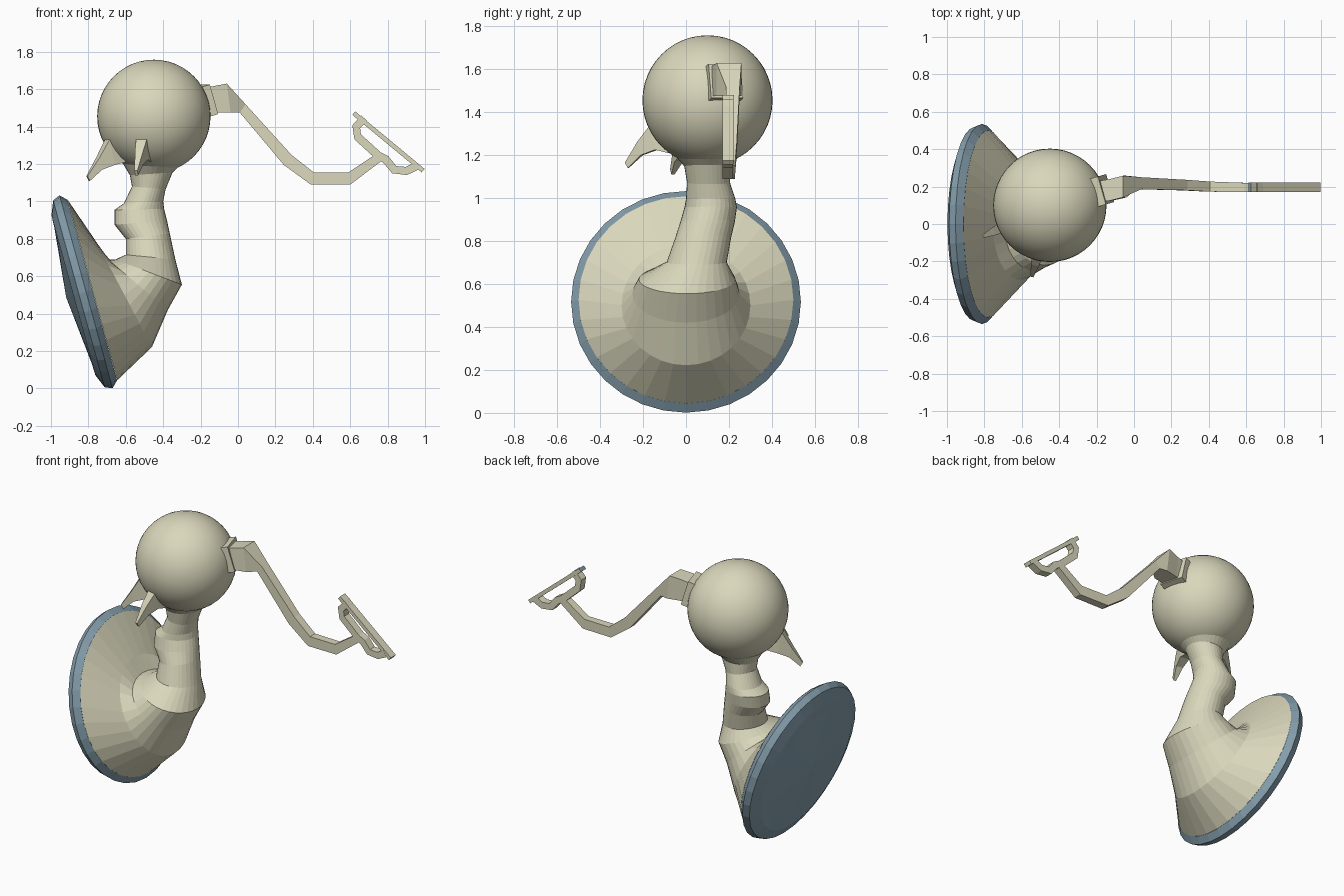
import bpy, bmesh, math
from mathutils import Vector

if "Cube" in bpy.data.objects:
    bpy.data.objects.remove(bpy.data.objects["Cube"])


def material(name, rgb):
    m = bpy.data.materials.new(name)
    m.diffuse_color = (*rgb, 1)
    m.use_nodes = True
    m.node_tree.nodes["Principled BSDF"].inputs["Base Color"].default_value = m.diffuse_color
    return m


CREAM = material("cream", (0.70, 0.68, 0.50))
BLUE = material("slate_blue", (0.23, 0.34, 0.41))


def finish(name, bm, *mats):
    bmesh.ops.recalc_face_normals(bm, faces=bm.faces[:])
    me = bpy.data.meshes.new(name)
    bm.to_mesh(me)
    bm.free()
    for m in mats:
        me.materials.append(m)
    ob = bpy.data.objects.new(name, me)
    bpy.context.collection.objects.link(ob)
    return ob


def loft(name, rings, mat):
    """Skin a list of vertex rings and close both ends."""
    bm = bmesh.new()
    loops = [[bm.verts.new(p) for p in r] for r in rings]
    n = len(loops[0])
    for a, b in zip(loops, loops[1:]):
        for i in range(n):
            j = (i + 1) % n
            bm.faces.new((a[i], a[j], b[j], b[i]))
    bm.faces.new(loops[0])
    bm.faces.new(loops[-1])
    return finish(name, bm, mat)


def oval(l, r, cy, ry, n=32):
    """Oval ring whose diameter runs from l to r in the xz plane."""
    c = ((l[0] + r[0]) / 2, (l[1] + r[1]) / 2)
    h = ((r[0] - l[0]) / 2, (r[1] - l[1]) / 2)
    return [(c[0] + h[0] * math.cos(t), cy + ry * math.sin(t), c[1] + h[1] * math.cos(t))
            for t in (2 * math.pi * i / n for i in range(n))]


def box_ring(a, b, cy, hy):
    return [(a[0], cy - hy, a[1]), (a[0], cy + hy, a[1]),
            (b[0], cy + hy, b[1]), (b[0], cy - hy, b[1])]


def strip(path, half, cy, hy):
    """Box rings along an xz path with constant thickness."""
    out = []
    for i, p in enumerate(path):
        p = Vector(p)
        t = Vector(path[min(i + 1, len(path) - 1)]) - Vector(path[max(i - 1, 0)])
        nrm = Vector((-t.y, t.x)).normalized() * half
        out.append(box_ring(p - nrm, p + nrm, cy, hy))
    return out


# Tilted base pad: revolved rim and shallow domed back
C, U, N = Vector((-0.8125, 0.517)), Vector((-0.265, 0.964)), Vector((-0.964, -0.265))


def pad_ring(r, h):
    return oval(C + N * h + U * r, C + N * h - U * r, 0, r)


loft("base_pad", [pad_ring(r, h) for r, h in (
    (0.50, -0.035), (0.535, 0), (0.518, 0.04), (0.443, 0.07), (0.38, 0.072), (0.004, 0.11))], BLUE)

# Flared bell bending up into the neck: left point, right point, y centre, y radius
body = [pad_ring(0.50, -0.036)] + [oval(*s) for s in (
    ((-0.755, 0.78), (-0.46, 0.222), 0, 0.30),
    ((-0.695, 0.69), (-0.375, 0.42), 0, 0.25),
    ((-0.655, 0.69), (-0.30, 0.555), 0.005, 0.225),
    ((-0.60, 0.715), (-0.335, 0.69), 0.05, 0.14),
    ((-0.60, 0.80), (-0.365, 0.83), 0.08, 0.13),
    ((-0.66, 0.875), (-0.38, 0.90), 0.10, 0.127),
    ((-0.66, 0.955), (-0.395, 0.96), 0.115, 0.122),
    ((-0.61, 0.99), (-0.40, 1.00), 0.115, 0.115),
    ((-0.567, 1.08), (-0.387, 1.065), 0.105, 0.10),
    ((-0.578, 1.14), (-0.35, 1.155), 0.10, 0.108),
    ((-0.62, 1.21), (-0.29, 1.21), 0.10, 0.16))]
loft("bell_and_neck", body, CREAM)

# Round head
HEAD = Vector((-0.45, 0.10, 1.455))
bpy.ops.mesh.primitive_uv_sphere_add(segments=48, ring_count=24, radius=0.303, location=HEAD)
head = bpy.context.object
head.name = "round_head"
head.data.materials.append(CREAM)
bpy.ops.object.shade_smooth_by_angle(angle=math.radians(30))

# Two small fins under the head: upper point, lower point (radius, z), half width
for name, ang, dz in (("side_fin", 205, 0.0), ("front_fin", 256, 0.03)):
    d = Vector((math.cos(math.radians(ang)), math.sin(math.radians(ang)), 0))
    s = Vector((-d.y, d.x, 0))
    rings = []
    for (ra, za), (rb, zb), w in (((0.20, 1.335), (0.18, 1.21), 0.03),
                                  ((0.272, 1.335), (0.245, 1.195), 0.03),
                                  ((0.33, 1.235), (0.315, 1.17), 0.022),
                                  ((0.395, 1.135), (0.38, 1.11), 0.008)):
        zo = dz if ra > 0.21 else 0
        a = Vector((HEAD.x, HEAD.y, za + zo * (ra > 0.3))) + d * ra
        b = Vector((HEAD.x, HEAD.y, zb + zo)) + d * rb
        rings.append([a - s * w, a + s * w, b + s * w, b - s * w])
    loft(name, rings, CREAM)

# Mounting plate lying against the head
nrm = Vector((0.28, 0.08, 0.085)).normalized()
bm = bmesh.new()
bmesh.ops.create_cube(bm, size=1)
for v in bm.verts:
    v.co = Vector((v.co.x * 0.045, v.co.y * 0.155, v.co.z * 0.165))
plate = finish("mounting_plate", bm, CREAM)
plate.rotation_euler = nrm.to_track_quat('X', 'Z').to_euler()
plate.location = HEAD + nrm * 0.303

# Arm: thick block narrowing into a bent bar (lower point, upper point, y, half width)
loft("arm", [box_ring(*s) for s in (
    ((-0.17, 1.475), (-0.19, 1.605), 0.175, 0.055),
    ((-0.13, 1.475), (-0.14, 1.615), 0.18, 0.058),
    ((-0.04, 1.475), (-0.06, 1.63), 0.20, 0.058),
    ((0.01, 1.475), (0.04, 1.52), 0.218, 0.032),
    ((0.245, 1.195), (0.285, 1.25), 0.208, 0.028),
    ((0.39, 1.09), (0.405, 1.155), 0.20, 0.027),
    ((0.60, 1.09), (0.59, 1.155), 0.195, 0.025),
    ((0.765, 1.215), (0.725, 1.245), 0.195, 0.025))], CREAM)

# Open bracket behind the end plate
loft("end_bracket", strip([(0.675, 1.445), (0.632, 1.40), (0.64, 1.345), (0.75, 1.245),
                           (0.79, 1.225), (0.835, 1.17), (0.90, 1.163), (0.955, 1.19)],
                          0.022, 0.195, 0.025), CREAM)

# Thin end plate, with its upper end face blue
end = loft("end_plate", strip([(0.619, 1.472), (0.99, 1.165)], 0.012, 0.197, 0.026), CREAM)
end.data.materials.append(BLUE)
for p in end.data.polygons:
    if p.normal.x < -0.7 and p.normal.z > 0.5:
        p.material_index = 1
